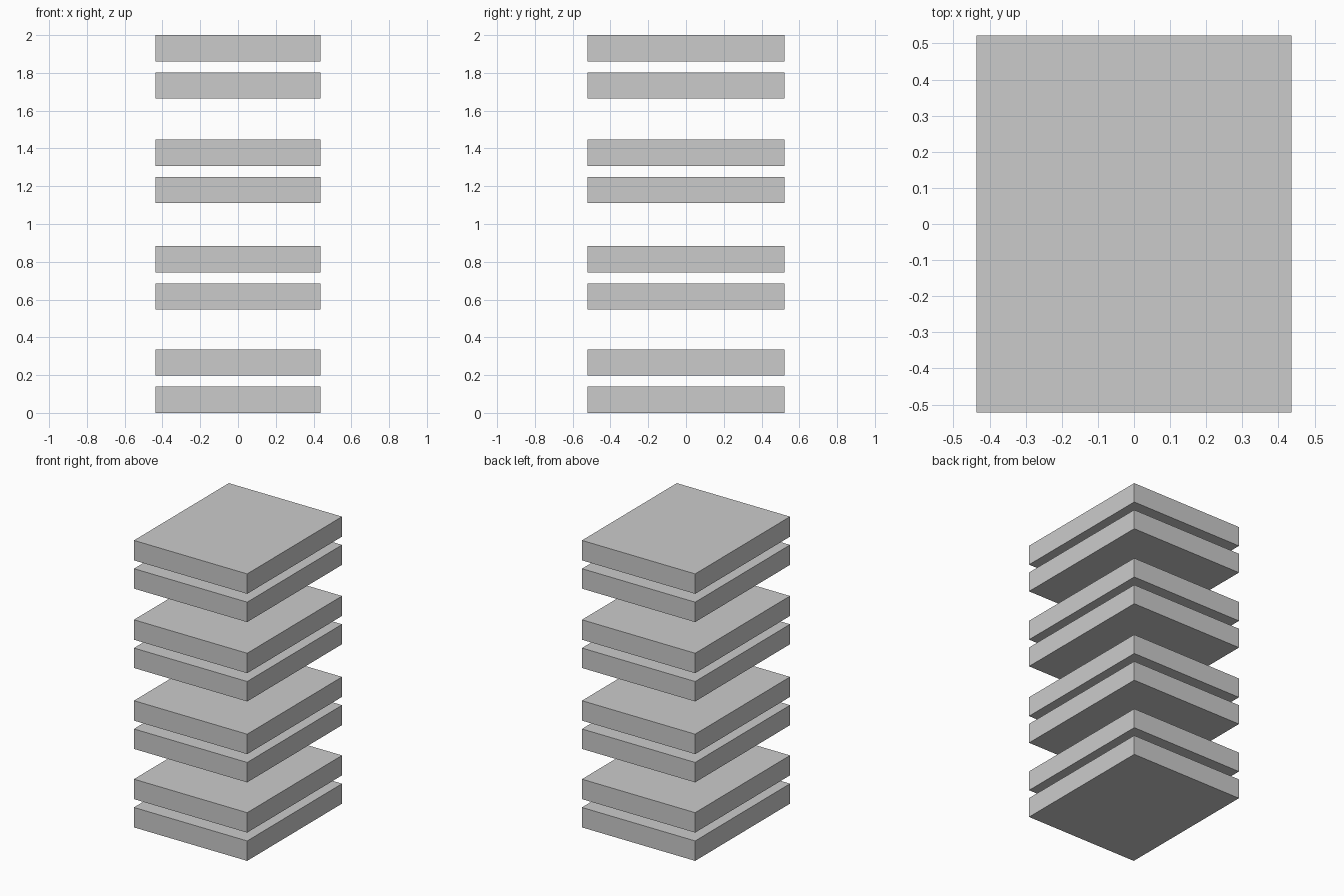
import bpy

if "Cube" in bpy.data.objects:
    bpy.data.objects.remove(bpy.data.objects["Cube"])

WIDTH, DEPTH, THICK = 0.873, 1.045, 0.139
PAIR_STEP = 0.197                       # lower slab to upper slab in a pair
PAIR_BASES = [0.0, 0.547, 1.111, 1.664]  # underside of each pair


def slab(name, bottom):
    bpy.ops.mesh.primitive_cube_add(size=1, location=(0, 0, bottom + THICK / 2))
    obj = bpy.context.object
    obj.name = name
    obj.scale = (WIDTH, DEPTH, THICK)
    bpy.ops.object.transform_apply(location=False, rotation=False, scale=True)


# Four pairs of floating flat slabs
for i, base in enumerate(PAIR_BASES, 1):
    slab(f"lower_slab_{i}", base)
    slab(f"upper_slab_{i}", base + PAIR_STEP)
